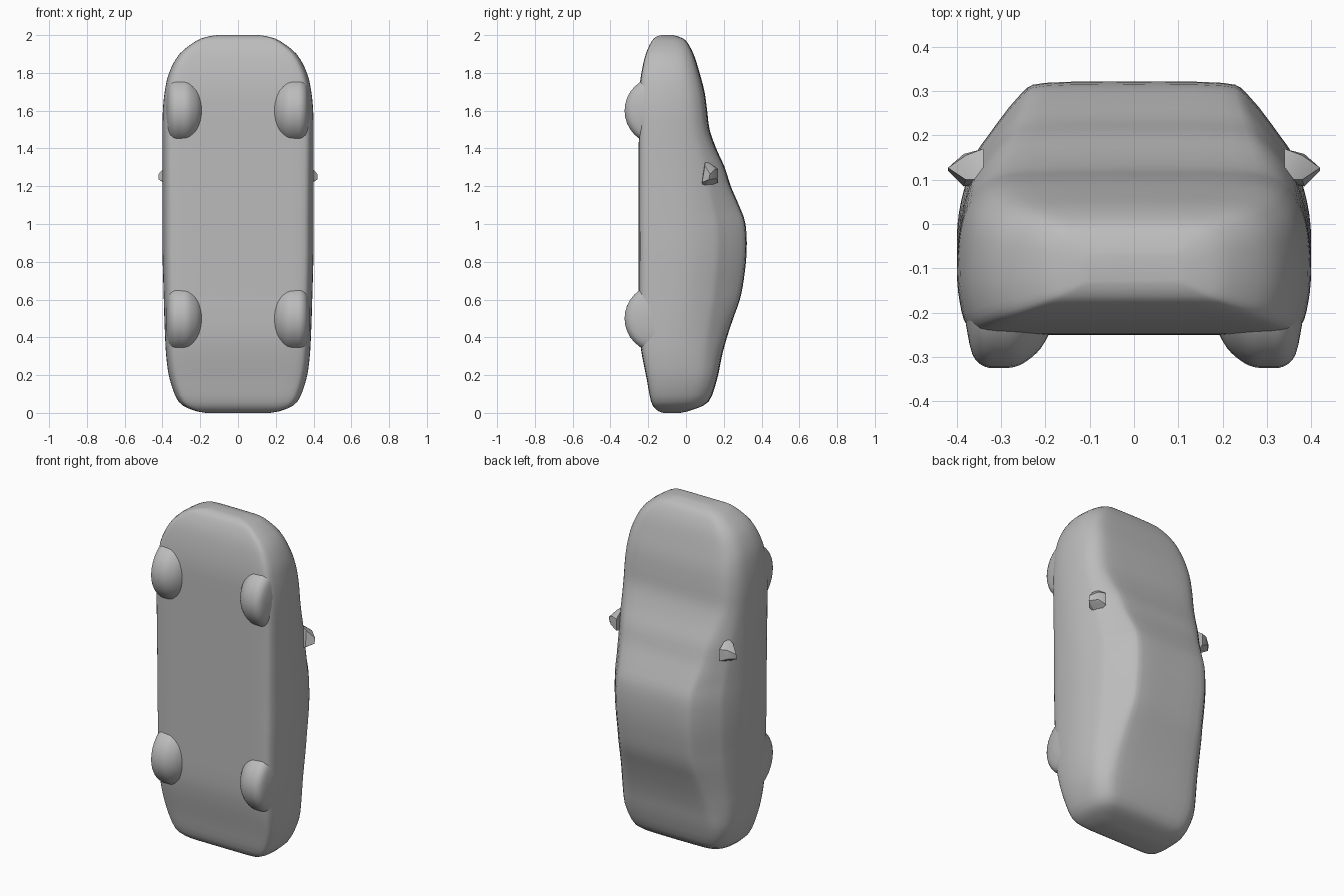
import bpy, bmesh, math
from mathutils import Vector

if "Cube" in bpy.data.objects:
    bpy.data.objects.remove(bpy.data.objects["Cube"])

paint = bpy.data.materials.new("plain grey")
paint.diffuse_color = (0.5, 0.5, 0.5, 1)
paint.use_nodes = True
paint.node_tree.nodes["Principled BSDF"].inputs["Base Color"].default_value = paint.diffuse_color


def spline(points, steps):
    """Catmull-Rom curve through tuples of any length."""
    pts = [Vector(p) for p in points]
    out = []
    for i in range(len(pts) - 1):
        a, b, c, d = pts[max(i - 1, 0)], pts[i], pts[i + 1], pts[min(i + 2, len(pts) - 1)]
        for k in range(steps):
            t = k / steps
            out.append(0.5 * (2 * b + (c - a) * t + (2 * a - 5 * b + 4 * c - d) * t * t
                              + (3 * b - a - 3 * c + d) * t ** 3))
    return out + [pts[-1]]


def finish(bm, name, angle=40):
    bmesh.ops.recalc_face_normals(bm, faces=bm.faces)
    mesh = bpy.data.meshes.new(name)
    bm.to_mesh(mesh)
    bm.free()
    mesh.materials.append(paint)
    obj = bpy.data.objects.new(name, mesh)
    bpy.context.collection.objects.link(obj)
    bpy.ops.object.select_all(action='DESELECT')
    obj.select_set(True)
    bpy.context.view_layer.objects.active = obj
    bpy.ops.object.shade_smooth_by_angle(angle=math.radians(angle))
    return obj


def loft(rings, name):
    bm = bmesh.new()
    loops = [[bm.verts.new(p) for p in ring] for ring in rings]
    n = len(loops[0])
    for a, b in zip(loops, loops[1:]):
        for i in range(n):
            j = (i + 1) % n
            bm.faces.new((a[i], a[j], b[j], b[i]))
    bm.faces.new(loops[0])
    bm.faces.new(loops[-1])
    return finish(bm, name)


# Car body, nose up: height, belly y, top y, half width
stations = [
    (0.0, -0.12, -0.03, 0.17), (0.015, -0.155, 0.03, 0.24), (0.06, -0.185, 0.12, 0.315),
    (0.18, -0.208, 0.165, 0.362), (0.30, -0.232, 0.19, 0.38), (0.40, -0.246, 0.217, 0.386),
    (0.50, -0.25, 0.25, 0.39), (0.60, -0.25, 0.285, 0.393), (0.70, -0.25, 0.305, 0.396),
    (0.85, -0.25, 0.321, 0.40), (1.0, -0.25, 0.315, 0.40), (1.1, -0.25, 0.28, 0.40),
    (1.2, -0.25, 0.237, 0.40), (1.3, -0.25, 0.205, 0.40), (1.4, -0.25, 0.16, 0.40),
    (1.5, -0.25, 0.125, 0.40), (1.6, -0.25, 0.112, 0.398), (1.7, -0.248, 0.098, 0.388),
    (1.8, -0.236, 0.072, 0.365), (1.9, -0.213, 0.04, 0.31), (1.97, -0.18, 0.0, 0.22),
    (1.992, -0.155, -0.04, 0.16), (2.0, -0.13, -0.07, 0.11)]
# Cross-sections as fractions of half width and of depth
low = [(0, 0), (0.45, 0), (0.82, 0.005), (0.94, 0.05), (0.985, 0.2), (1, 0.38)]
cabin = low + [(0.975, 0.53), (0.9, 0.7), (0.83, 0.78), (0.64, 0.95), (0.5, 0.995), (0, 1)]
hood = low + [(0.99, 0.58), (0.96, 0.74), (0.9, 0.86), (0.8, 0.95), (0.6, 0.99), (0, 1)]
cabin, hood = spline(cabin, 3), spline(hood, 3)

rings = []
for z, yb, yt, w in spline(stations, 3):
    h = yt - yb
    c = min(max((h - 0.37) / 0.18, 0), 1)
    half = [hd.lerp(cb, c) for hd, cb in zip(hood, cabin)]
    right = [(p.x * w, yb + p.y * h, z) for p in half]
    rings.append(right + [(-x, y, zz) for x, y, zz in right[-2:0:-1]])
loft(rings, "car_body")

# Wheels: rounded discs half sunk in the belly
tyre = spline([(0.185, 0.09), (0.21, 0.135), (0.24, 0.163), (0.27, 0.178), (0.305, 0.18),
               (0.338, 0.177), (0.365, 0.15), (0.38, 0.08)], 3)
for end, zc in (("front", 1.6), ("rear", 0.5)):
    for side, s in (("right", 1), ("left", -1)):
        loft([[(s * x, -0.145 + r * math.cos(a), zc + r * math.sin(a))
               for a in (2 * math.pi * k / 32 for k in range(32))] for x, r in tyre],
             f"{end}_{side}_wheel")

# Door mirrors: small pointed wedges
wedge = [(0.34, 0.09, 1.19), (0.34, 0.17, 1.22), (0.34, 0.17, 1.29), (0.34, 0.10, 1.34),
         (0.385, 0.085, 1.22), (0.385, 0.158, 1.24), (0.38, 0.155, 1.29), (0.38, 0.10, 1.31),
         (0.42, 0.12, 1.235), (0.42, 0.127, 1.265)]
for side, s in (("right", 1), ("left", -1)):
    bm = bmesh.new()
    verts = [bm.verts.new((s * x, y, z)) for x, y, z in wedge]
    bmesh.ops.convex_hull(bm, input=verts)
    finish(bm, f"{side}_mirror", 30)
